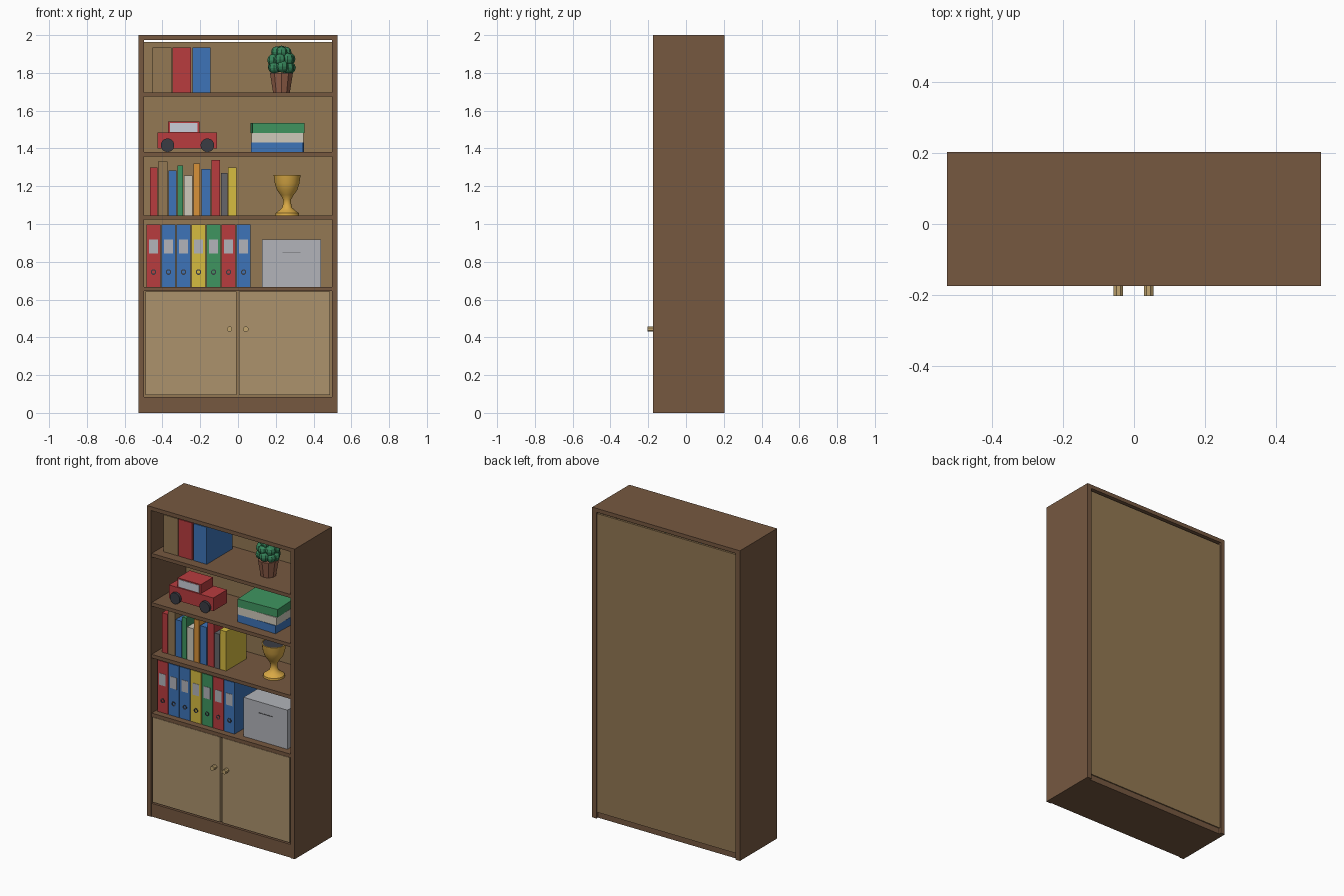
import bpy, bmesh, math, random
from mathutils import Matrix, Vector

if "Cube" in bpy.data.objects:
    bpy.data.objects.remove(bpy.data.objects["Cube"])

WOOD, PANEL, DOOR, KNOB = "765840", "937853", "AC926C", "C2A671"
RED, BLUE, GREEN, YELLOW = "B83C3E", "3D74B8", "3F9560", "D6BC40"
CREAM, ORANGE, GREY, DARK, SILVER = "CFCABB", "D8923A", "66666A", "3A3C44", "B2B4BA"
BROWN = "937853"


def material(hexcol):
    m = bpy.data.materials.get(hexcol)
    if not m:
        m = bpy.data.materials.new(hexcol)
        rgb = [int(hexcol[i:i + 2], 16) / 255 for i in (0, 2, 4)]
        m.diffuse_color = [c / 12.92 if c < 0.04 else ((c + 0.055) / 1.055) ** 2.4 for c in rgb] + [1]
        m.use_nodes = True
        m.node_tree.nodes["Principled BSDF"].inputs["Base Color"].default_value = m.diffuse_color
    return m


def finish(bm, name, col):
    bmesh.ops.recalc_face_normals(bm, faces=bm.faces)
    me = bpy.data.meshes.new(name)
    bm.to_mesh(me)
    bm.free()
    me.materials.append(material(col))
    ob = bpy.data.objects.new(name, me)
    bpy.context.scene.collection.objects.link(ob)
    return ob


def box(name, col, x, y, z, turn=0):
    bm = bmesh.new()
    bmesh.ops.create_cube(bm, size=1)
    bmesh.ops.scale(bm, vec=(x[1] - x[0], y[1] - y[0], z[1] - z[0]), verts=bm.verts)
    ob = finish(bm, name, col)
    ob.location = [(a + b) / 2 for a, b in (x, y, z)]
    ob.rotation_euler.z = math.radians(turn)
    return ob


def lathe(name, col, profile, loc, sides, along_y=False, smooth=False):
    """Revolve (radius, height) points; along_y lays the axis towards the front."""
    bm = bmesh.new()
    rings = []
    for r, h in profile:
        n = 1 if r == 0 else sides
        rings.append([bm.verts.new((r * math.cos(2 * math.pi * (i + .5) / sides),
                                    r * math.sin(2 * math.pi * (i + .5) / sides), h)) for i in range(n)])
    for a, b in zip(rings, rings[1:]):
        for i in range(sides):
            j = (i + 1) % sides
            quad = [a[i % len(a)], a[j % len(a)], b[j % len(b)], b[i % len(b)]]
            bm.faces.new(list(dict.fromkeys(quad)))
    if along_y:
        bmesh.ops.rotate(bm, verts=bm.verts, matrix=Matrix.Rotation(math.pi / 2, 3, 'X'))
    ob = finish(bm, name, col)
    ob.location = loc
    if smooth:
        bpy.context.view_layer.objects.active = ob
        ob.select_set(True)
        bpy.ops.object.shade_smooth_by_angle(angle=math.radians(40))
        ob.select_set(False)
    return ob


def cylinder(name, col, r, length, loc, sides):
    return lathe(name, col, [(0, 0), (r, 0), (r, length), (0, length)], loc, sides, True)


# Carcass
F, B = -0.175, 0.203
IN = (-0.497, 0.497)
for s, n in ((-1, "left"), (1, "right")):
    box(n + "_side", WOOD, sorted((s * 0.497, s * 0.527)), (F, B), (0, 2))
box("top_board", WOOD, IN, (F, B), (1.975, 2))
box("plinth", WOOD, IN, (F + .005, 0.188), (0, 0.085))
box("back_panel", PANEL, IN, (0.182, 0.195), (0.037, 1.963))
SHELVES = (0.667, 1.046, 1.38, 1.697)
for i, z in enumerate(SHELVES):
    box(f"shelf_{i + 1}", WOOD, IN, (F + .005, 0.182), (z - 0.023, z))

# Doors and knobs
for n, x, kx in (("left", (-0.49, -0.007), -0.044), ("right", (0.004, 0.487), 0.041)):
    box(n + "_door", DOOR, x, (-0.171, -0.153), (0.095, 0.643))
    cylinder(n + "_knob", KNOB, 0.0145, 0.033, (kx, -0.17, 0.443), 8)

# Ring binders with label and finger ring
for i, col in enumerate((RED, BLUE, BLUE, YELLOW, GREEN, RED, BLUE)):
    x = -0.485 + i * 0.0795
    c = x + 0.0375
    box("binder", col, (x, x + 0.075), (-0.13, 0.12), (0.667, 0.998))
    box("binder_label", SILVER, (c - .023, c + .023), (-0.132, -0.128), (0.843, 0.918))
    lathe("binder_ring", DARK, [(.009, 0), (.009, .003), (.015, .003), (.015, 0)],
          (c, -0.13, 0.745), 8, True)

# Storage box
box("storage_box", SILVER, (0.127, 0.44), (-0.125, 0.12), (0.667, 0.919))
box("storage_box_handle", GREY, (0.235, 0.332), (-0.128, -0.12), (0.846, 0.85))

# Upright books: colour, left, right, top
BOOKS = ((RED, -.466, -.427, 1.30), (BROWN, -.424, -.374, 1.33), (BLUE, -.368, -.326, 1.282),
         (GREEN, -.321, -.291, 1.311), (CREAM, -.286, -.241, 1.256), (ORANGE, -.236, -.201, 1.32),
         (BLUE, -.193, -.146, 1.29), (RED, -.14, -.095, 1.34), (GREY, -.09, -.056, 1.27),
         (YELLOW, -.053, -.008, 1.30))
for col, a, b, top in BOOKS:
    box("book", col, (a, b), (-0.11, 0.10), (1.046, top))
for col, a, b in ((BROWN, -.453, -.352), (RED, -.347, -.25), (BLUE, -.241, -.146)):
    box("large_book", col, (a, b), (-0.11, 0.15), (1.697, 1.935))

# Trophy cup
lathe("trophy", "D9A945", [(0, 0), (.064, 0), (.062, .012), (.045, .024), (.027, .04), (.021, .065),
                           (.022, .085), (.035, .108), (.055, .135), (.066, .17), (.072, .214), (.067, .214),
                           (.064, .206), (0, .206)], (0.26, -0.005, 1.046), 24, smooth=True)
lathe("trophy_inside", DARK, [(.066, 0), (.066, .002), (0, .002)], (0.26, -0.005, 1.257), 24)

# Stacked books, slightly turned
for i, (col, turn) in enumerate(((BLUE, -2), (CREAM, 0.5), (GREEN, 3))):
    z = 1.38 + i * 0.0515
    box("flat_book", col, (0.071, 0.347), (-0.105, 0.09), (z, z + 0.051), turn)

# Toy car
box("car_body", RED, (-.426, -.11), (-.095, .045), (1.399, 1.484))
box("car_cabin", RED, (-.37, -.204), (-.087, .037), (1.484, 1.542))
for y in (-.088, .038):
    box("car_side_window", "C9CED8", (-.36, -.214), (y - .002, y + .002), (1.487, 1.535))
for x in (-.373, -.162):
    for y in (-.09, .062):
        cylinder("car_wheel", DARK, 0.036, 0.022, (x, y, 1.417), 16)

# Potted plant
P = Vector((0.23, -0.02, 1.697))
lathe("plant_pot", "93604A", [(0, 0), (.047, 0), (.064, .103), (0, .103)], P, 10)
random.seed(4)
bm = bmesh.new()
for ring, r, h in ((7, .045, .135), (6, .042, .175), (4, .026, .212), (1, 0, .218)):
    for i in range(ring):
        a = 2 * math.pi * (i + random.random() * .4) / ring
        m = Matrix.Translation((r * math.cos(a), r * math.sin(a), h + random.uniform(-.006, .004)))
        bmesh.ops.create_uvsphere(bm, u_segments=8, v_segments=6, radius=random.uniform(.029, .034), matrix=m)
finish(bm, "plant_leaves", "35845A").location = P
